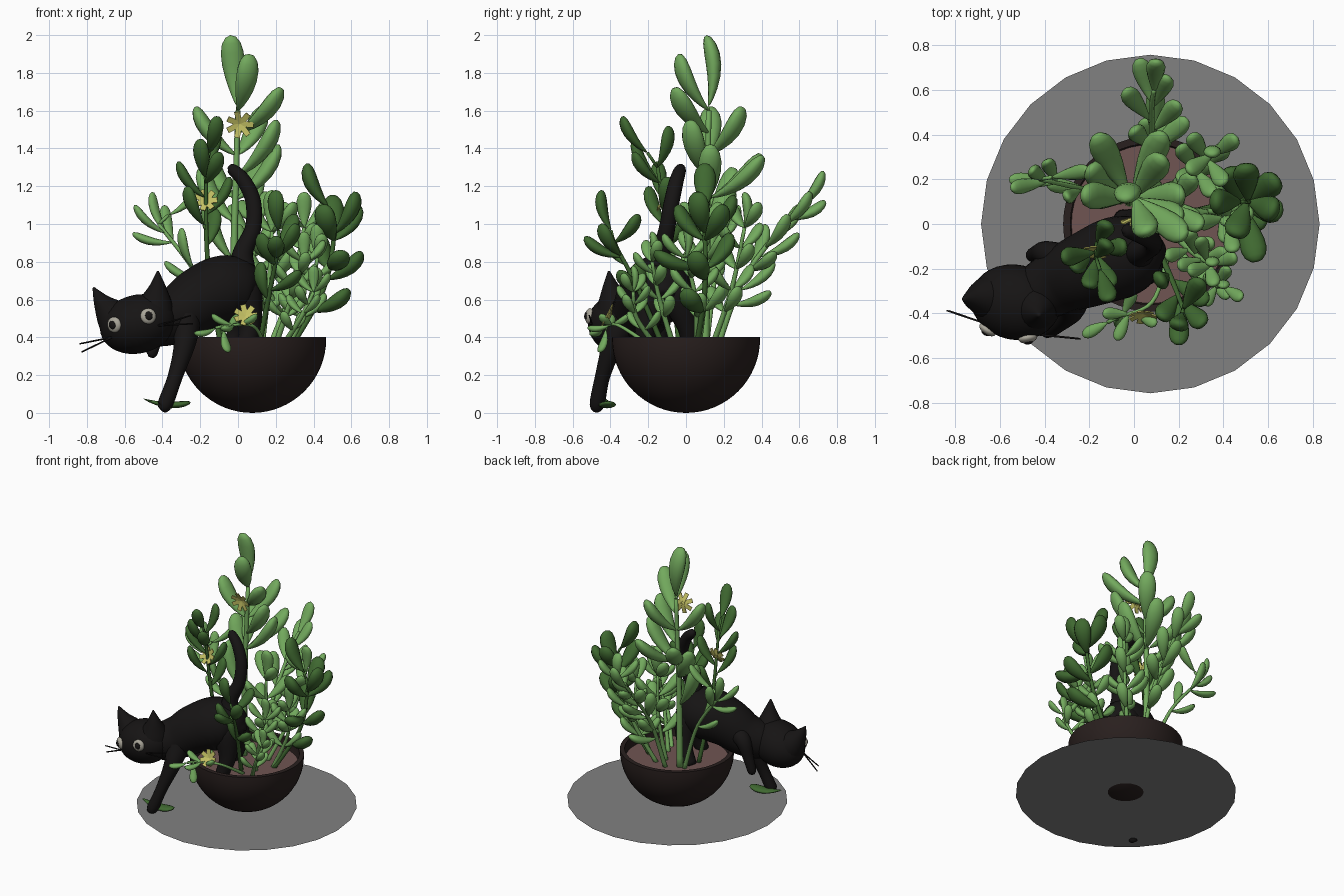
import bpy, bmesh
from math import sin, cos, pi, radians
from mathutils import Vector, Matrix

if "Cube" in bpy.data.objects:
    bpy.data.objects.remove(bpy.data.objects["Cube"])


def material(name, r, g, b):
    m = bpy.data.materials.new(name)
    m.diffuse_color = (r, g, b, 1)
    m.use_nodes = True
    m.node_tree.nodes["Principled BSDF"].inputs["Base Color"].default_value = m.diffuse_color
    return m


BRIGHT = material("bright_green", .17, .40, .11)
DARK = material("dark_green", .05, .14, .03)
BLACK = material("black_fur", .008, .007, .007)
POT = material("pot_brown", .022, .014, .013)
SOIL = material("soil_brown", .16, .09, .085)
YELLOW = material("yellow", .56, .54, .13)
PALE = material("pale_eye", .40, .38, .32)
GREY = material("dark_grey", .22, .22, .22)


def finish(name, bm, mat=None, smooth=True):
    bmesh.ops.recalc_face_normals(bm, faces=bm.faces)
    me = bpy.data.meshes.new(name)
    bm.to_mesh(me)
    bm.free()
    for p in me.polygons:
        p.use_smooth = smooth
    if mat:
        me.materials.append(mat)
    ob = bpy.data.objects.new(name, me)
    bpy.context.collection.objects.link(ob)
    return ob


def spline(pts, n=6):
    """Catmull-Rom through (x, y, z, radius) points."""
    v = [Vector(p) for p in pts]
    v = [2 * v[0] - v[1]] + v + [2 * v[-1] - v[-2]]
    out = []
    for a, b, c, d in zip(v, v[1:], v[2:], v[3:]):
        for i in range(n):
            t = i / n
            out.append(.5 * (2 * b + (c - a) * t + (2 * a - 5 * b + 4 * c - d) * t * t
                             + (3 * b - a - 3 * c + d) * t ** 3))
    return out + [v[-2]]


def tube(bm, pts, sides=12, n=6, mat=Matrix()):
    path = spline(pts, n)
    rings = []
    for i, p in enumerate(path):
        d = (path[min(i + 1, len(path) - 1)] - path[max(i - 1, 0)]).to_3d()
        q = Vector((0, 0, 1)).rotation_difference(d)
        rings.append([bm.verts.new(mat @ (p.to_3d() + q @ Vector(
            (cos(k * 2 * pi / sides), sin(k * 2 * pi / sides), 0)) * max(p.w, .002)))
            for k in range(sides)])
    for a, b in zip(rings, rings[1:]):
        for k in range(sides):
            j = (k + 1) % sides
            bm.faces.new((a[k], a[j], b[j], b[k]))
    bm.faces.new(rings[0])
    bm.faces.new(rings[-1])


def ball(bm, matrix, u=24, v=16):
    return bmesh.ops.create_uvsphere(bm, u_segments=u, v_segments=v, radius=1, matrix=matrix)["verts"]


def leaf(bm, base, tip, width, thick=.68):
    """Fleshy paddle leaf: narrow at the base, round at the tip, curved upward."""
    d = tip - base
    length = d.length
    z = d.normalized()
    up = Vector((0, 0, 1)) if abs(z.z) < .98 else Vector((0, -1, 0))
    y = (up - z * up.dot(z)).normalized()
    x = y.cross(z)
    for v in ball(bm, Matrix(), 12, 9):
        t = (v.co.z + 1) / 2
        w = width / 2 * (.4 + .85 * t)
        v.co = base + x * v.co.x * w + z * t * length + y * (v.co.y * w * thick + .35 * length * (t * t - t))


def pairs(stem, n, length, start=.3, phase=0):
    """Leaf tips in crossed pairs up a stem."""
    path = [p.to_3d() for p in spline([(*s, 0) for s in stem])]
    tips = [path[-1] + Vector((0, 0, length))]
    for i in range(n):
        p = path[round((start + (1 - start) * i / (n - 1)) * (len(path) - 1))]
        for a in (phase + i * pi / 2, phase + i * pi / 2 + pi):
            tips.append(p + length * Vector((.7 * cos(a), .7 * sin(a), .7)))
    return tips


def plant(name, mat, stem, tips, length, width, radius=.016):
    bm = bmesh.new()
    k = len(stem) - 1
    pts = [(*s, radius * (1 - .4 * i / k)) for i, s in enumerate(stem)]
    tube(bm, pts, 8)
    path = [p.to_3d() for p in spline(pts)]
    for tip in map(Vector, tips):
        p = min(path, key=lambda q: abs((tip - q).length - length)
                + .5 * max(0, q.z - tip.z + .4 * length))
        base = tip + (p - tip).normalized() * min(length, (p - tip).length)
        leaf(bm, base, tip, width)
        if (p - base).length > .01:
            tube(bm, [(*p, .009), (*base, .009)], 6, 1)
    finish(name, bm, mat)


def flower(name, centre, facing, radius=.075):
    bm = bmesh.new()
    m = Matrix.Translation(centre) @ Vector(facing).to_track_quat('Z', 'Y').to_matrix().to_4x4()
    for i in range(7):
        bmesh.ops.create_cube(bm, size=1, matrix=m @ Matrix.Rotation(i * 2 * pi / 7, 4, 'Z')
                              @ Matrix.Rotation(-.3, 4, 'Y') @ Matrix.Translation((radius / 2, 0, 0))
                              @ Matrix.Diagonal((radius, .03, .006, 1)))
    finish(name, bm, YELLOW, False)


# Ground disc
bm = bmesh.new()
bmesh.ops.create_circle(bm, cap_ends=True, segments=24, radius=.757,
                        matrix=Matrix.Translation((.073, 0, .02)))
finish("ground_disc", bm, GREY, False)

# Bowl pot, a lathed half-sphere shell, and its soil
bm = bmesh.new()
prof = [(.392 * sin(a), .392 - .392 * cos(a)) for a in [i * pi / 32 for i in range(17)]]
prof += [(.392, .403), (.36, .403)] + [(.36 * cos(a), .39 - .36 * sin(a)) for a in (.05, .15, .25, .35)]
vs = [bm.verts.new((.075 + r, 0, z)) for r, z in prof]
es = [bm.edges.new(e) for e in zip(vs, vs[1:])]
bmesh.ops.spin(bm, geom=vs + es, cent=(.075, 0, 0), axis=(0, 0, 1), angle=2 * pi, steps=48)
bmesh.ops.remove_doubles(bm, verts=bm.verts, dist=.0005)
pot = finish("pot", bm, POT)
bpy.context.view_layer.objects.active = pot
pot.select_set(True)
bpy.ops.object.shade_smooth_by_angle(angle=radians(40))
bm = bmesh.new()
bmesh.ops.create_circle(bm, cap_ends=True, segments=48, radius=.355,
                        matrix=Matrix.Translation((.075, 0, .33)))
finish("soil", bm, SOIL, False)

# Cat body, legs and tail
bm = bmesh.new()
tube(bm, [(.115, -.12, .61, .02), (.10, -.12, .62, .08), (.04, -.125, .64, .155), (-.07, -.15, .65, .185),
          (-.2, -.2, .6, .172), (-.32, -.25, .52, .15), (-.43, -.31, .48, .13), (-.5, -.34, .48, .1)], 24)
finish("cat_body", bm, BLACK)
limbs = {
    "front_leg_reaching": [(-.41, -.475, .02, .02), (-.385, -.47, .05, .04), (-.33, -.44, .2, .04),
                           (-.28, -.38, .38, .06), (-.28, -.3, .52, .09)],
    "front_leg_hanging": [(-.465, -.14, .295, .012), (-.455, -.14, .32, .03), (-.43, -.13, .42, .038),
                          (-.39, -.13, .53, .055), (-.3, -.17, .57, .08)],
    "hind_leg_back": [(-.05, .02, .32, .045), (.0, .01, .45, .055), (.02, -.05, .62, .095), (.0, -.1, .68, .08)],
    "hind_leg_front": [(.03, -.24, .32, .045), (.06, -.21, .45, .06), (.03, -.18, .62, .1), (0, -.16, .68, .08)],
    "cat_tail": [(.02, -.13, .78, .07), (.03, -.125, .86, .052), (.08, -.1, .98, .043), (.08, -.075, 1.12, .041),
                 (.03, -.05, 1.23, .038), (-.03, -.03, 1.29, .03), (-.05, -.028, 1.305, .01)]}
for name, pts in limbs.items():
    bm = bmesh.new()
    tube(bm, pts, 16)
    finish(name, bm, BLACK)

# Cat head with ears, tilted
H = (Matrix.Translation((-.53, -.35, .47)) @ Matrix.Rotation(radians(-12), 4, 'Z')
     @ Matrix.Rotation(radians(-14), 4, 'Y'))
bm = bmesh.new()
ball(bm, H @ Matrix.Diagonal((.205, .168, .155, 1)), 32, 20)
for s in (-1, 1):
    tube(bm, [(s * .075, 0, .0, .13), (s * .12, -.01, .08, .095), (s * .155, -.025, .16, .048),
              (s * .18, -.035, .245, .005)], 20, mat=H)
finish("cat_head", bm, BLACK)
for s, side in ((-1, "left"), (1, "right")):
    E = H @ Matrix.Translation((s * .095, -.146, .02)) @ Matrix.Rotation(s * .4, 4, 'Z')
    bm = bmesh.new()
    ball(bm, E @ Matrix.Diagonal((.042, .022, .042, 1)), 20, 12)
    finish(side + "_eye", bm, PALE)
    bm = bmesh.new()
    ball(bm, E @ Matrix.Translation((0, -.016, 0)) @ Matrix.Diagonal((.021, .012, .023, 1)), 16, 10)
    finish(side + "_pupil", bm, BLACK)
    bm = bmesh.new()
    for z in (-.03, -.075):
        tube(bm, [(s * .13, -.12, -.04, .005), (s * .31, -.1, z, .004)], 6, 1, H)
    finish(side + "_whiskers", bm, BLACK)

# Leaf under the paw
bm = bmesh.new()
leaf(bm, Vector((-.5, -.43, .075)), Vector((-.25, -.41, .055)), .1, .4)
finish("fallen_leaf", bm, DARK)

# Plants: stem points, leaf tips, leaf length and width
plant("tall_plant", BRIGHT, [(-.02, .1, .3), (-.02, .11, .9), (0, .12, 1.6)],
      [(-.04, .11, 2.0), (.06, -.04, 1.9), (.23, -.06, 1.72), (.21, .02, 1.55), (-.23, .13, 1.62),
       (-.17, .4, 1.37), (.13, .3, 1.62), (.13, .41, 1.36), (-.2, .25, 1.3), (.22, .13, 1.42),
       (-.17, .13, 1.15)], .38, .135, .024)
plant("left_back_plant", BRIGHT, [(-.05, .1, .3), (-.2, .15, .7), (-.42, .2, 1.0)],
      [(-.455, .24, 1.17), (-.55, .16, 1.1), (-.39, .28, 1.1), (-.56, .2, .95), (-.3, .12, .98),
       (-.39, .18, .8), (-.2, .24, 1.2)], .23, .075)
plant("back_plant", BRIGHT, [(.06, .15, .3), (.08, .3, .7), (.08, .52, 1.0), (.09, .6, 1.1)],
      [(.02, .74, 1.12), (.1, .73, 1.28), (.15, .66, 1.17), (-.04, .6, 1.1), (.2, .54, 1.05), (.24, .47, .85),
       (.05, .47, .8), (.1, .6, .95), (.16, .45, .64), (0, .42, 1.0)], .24, .095)
plant("right_dark_plant", DARK, [(.25, .05, .3), (.45, .1, .65), (.51, .1, .95), (.5, .1, 1.05)],
      [(.36, .1, 1.32), (.63, .06, 1.17), (.64, .2, 1.1), (.45, -.05, 1.1), (.5, .26, 1.15),
       (.66, .05, .85), (.55, -.17, .85), (.59, 0, .65), (.42, .24, .95)], .26, .13)
plant("front_dark_plant", DARK, [(.1, -.1, .3), (.17, -.25, .65), (.22, -.38, .9)],
      [(.2, -.45, 1.18), (.2, -.54, .93), (.31, -.45, 1.0), (.12, -.42, .95), (.3, -.25, 1.05),
       (.12, -.25, .8), (.33, -.35, .75)], .22, .1)
plant("left_dark_plant", DARK, [(-.08, -.03, .3), (-.16, -.08, .8), (-.17, -.15, 1.3)],
      [(-.11, -.34, 1.57), (-.32, -.15, 1.33), (-.12, -.09, 1.52), (-.1, -.28, 1.38), (-.27, -.2, 1.2),
       (-.04, -.1, 1.25), (-.2, -.28, 1.45), (-.12, 0, 1.08)], .24, .095)
plant("trailing_plant", BRIGHT, [(.15, -.15, .33), (.08, -.35, .46), (-.08, -.42, .46)],
      [(-.23, -.5, .42), (-.05, -.46, .32), (-.14, -.4, .52), (-.08, -.52, .45), (0, -.3, .52),
       (.1, -.45, .52)], .13, .06, .012)

# Bushy filler plants on the right
bushes = {
    "right_front_bush": ([(.18, -.05, .3), (.28, -.14, .6), (.35, -.18, .8)], 5, .16, .3),
    "right_low_bush": ([(.2, -.12, .3), (.33, -.26, .5), (.4, -.28, .64)], 4, .14, 1.0),
    "right_back_bush": ([(.15, .12, .3), (.28, .24, .65), (.35, .31, .98)], 5, .19, .6),
    "middle_bush": ([(.12, .06, .3), (.16, .1, .65), (.18, .08, .96)], 4, .22, .9),
    "right_side_bush": ([(.24, .06, .3), (.38, .05, .6), (.42, 0, .82)], 4, .18, .2)}
for name, (stem, n, length, phase) in bushes.items():
    plant(name, BRIGHT, stem, pairs(stem, n, length, .35, phase), length, length * .46)

# Flowers
flower("top_flower", (.01, .03, 1.53), (0, -.95, -.2))
flower("left_flower", (-.17, -.11, 1.12), (-.1, -.9, .4), .065)
flower("front_flower", (.04, -.4, .51), (0, -.9, .45), .065)
